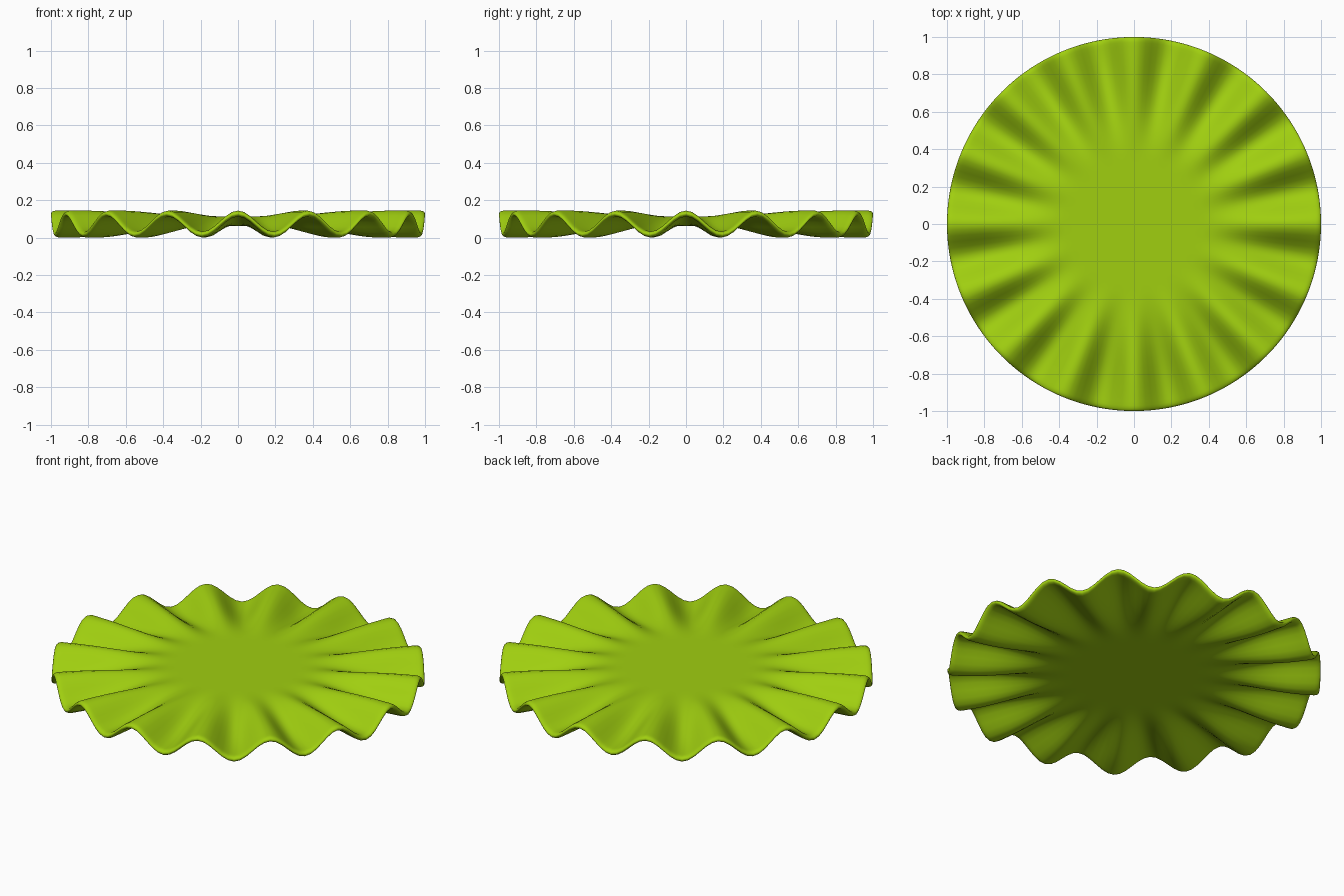
import bpy, bmesh, math

if "Cube" in bpy.data.objects:
    bpy.data.objects.remove(bpy.data.objects["Cube"])

WAVES, SEGS = 16, 192


def smooth(a, b, x):
    t = max(0.0, min(1.0, (x - a) / (b - a)))
    return t * t * (3 - 2 * t)


def half_thickness(r):
    # thick flat middle, thinner rim with a rounded lip
    h = 0.026 - 0.010 * smooth(0.45, 0.95, r)
    if r > 0.97:
        h *= math.sqrt(max(0.0, 1 - ((r - 0.97) / 0.03) ** 2))
    return h


def height(r, ang, side):
    # ripples grow towards the rim, which also droops slightly
    mid = 0.092 - 0.0155 * smooth(0.4, 0.92, r)
    amp = 0.056 * smooth(0.36, 0.92, r)
    return mid + amp * math.cos(WAVES * ang) + side * half_thickness(r)


# cross-section from top centre, round the lip, to bottom centre
radii = [0.12, 0.25] + [0.32 + 0.05 * i for i in range(13)] + [0.95, 0.97, 0.98, 0.988, 0.994, 0.998]
profile = [(r, 1) for r in radii] + [(1.0, 0)] + [(r, -1) for r in reversed(radii)]

bm = bmesh.new()
rings = []
for r, side in profile:
    ring = []
    for i in range(SEGS):
        a = 2 * math.pi * i / SEGS
        ring.append(bm.verts.new((r * math.cos(a), r * math.sin(a), height(r, a, side))))
    rings.append(ring)

# skin the rings and close both centres
for upper, lower in zip(rings, rings[1:]):
    for i in range(SEGS):
        j = (i + 1) % SEGS
        bm.faces.new((upper[i], lower[i], lower[j], upper[j]))
bm.faces.new(rings[0])
bm.faces.new(list(reversed(rings[-1])))
bmesh.ops.recalc_face_normals(bm, faces=bm.faces)
for f in bm.faces:
    f.smooth = True

# rest the lowest ripple on the ground
low = min(v.co.z for v in bm.verts)
bmesh.ops.translate(bm, verts=bm.verts, vec=(0, 0, -low))

mesh = bpy.data.meshes.new("lettuce_leaf")
bm.to_mesh(mesh)
bm.free()
leaf = bpy.data.objects.new("lettuce_leaf", mesh)
bpy.context.collection.objects.link(leaf)

mat = bpy.data.materials.new("leaf_green")
mat.diffuse_color = (0.35, 0.62, 0.005, 1)
mat.use_nodes = True
mat.node_tree.nodes["Principled BSDF"].inputs["Base Color"].default_value = mat.diffuse_color
mesh.materials.append(mat)
